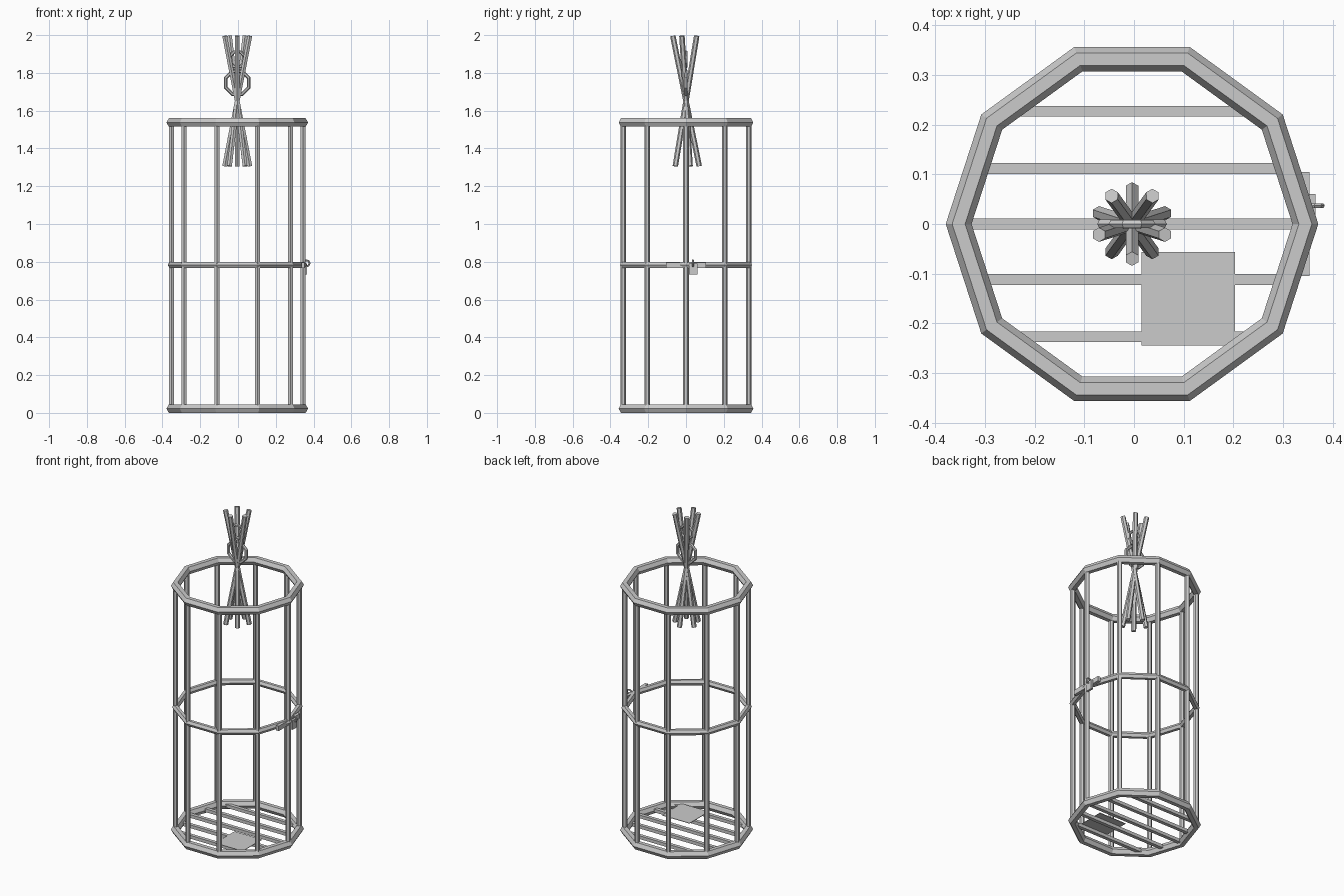
import bpy, bmesh
from math import pi, sin, cos, radians
from mathutils import Vector

if "Cube" in bpy.data.objects:
    bpy.data.objects.remove(bpy.data.objects["Cube"])

CX = -0.004     # cage axis
R = 0.349       # cage radius to tube centre


def add_object(name, bm):
    bmesh.ops.recalc_face_normals(bm, faces=bm.faces)
    me = bpy.data.meshes.new(name)
    bm.to_mesh(me)
    bm.free()
    ob = bpy.data.objects.new(name, me)
    bpy.context.collection.objects.link(ob)
    return ob


def ring(name, centre, radius, tube, sides, tube_sides=6, upright=False, phase=0.0):
    bm = bmesh.new()
    rows = []
    for i in range(sides):
        a = 2 * pi * i / sides + phase
        row = []
        for j in range(tube_sides):
            b = 2 * pi * j / tube_sides
            d, h = radius + tube * cos(b), tube * sin(b)
            p = (d * cos(a), h, d * sin(a)) if upright else (d * cos(a), d * sin(a), h)
            row.append(bm.verts.new(Vector(p) + Vector(centre)))
        rows.append(row)
    for i in range(sides):
        r0, r1 = rows[i], rows[(i + 1) % sides]
        for j in range(tube_sides):
            k = (j + 1) % tube_sides
            bm.faces.new((r0[j], r1[j], r1[k], r0[k]))
    return add_object(name, bm)


def rod(name, start, end, radius, sides=6):
    start, end = Vector(start), Vector(end)
    axis = end - start
    bm = bmesh.new()
    bmesh.ops.create_cone(bm, cap_ends=True, segments=sides, radius1=radius,
                          radius2=radius, depth=axis.length)
    ob = add_object(name, bm)
    ob.location = (start + end) / 2
    ob.rotation_mode = 'QUATERNION'
    ob.rotation_quaternion = Vector((0, 0, 1)).rotation_difference(axis)
    return ob


def box(name, lo, hi):
    bm = bmesh.new()
    bmesh.ops.create_cube(bm, size=1)
    lo, hi = Vector(lo), Vector(hi)
    for v in bm.verts:
        v.co = Vector([(lo[i] + hi[i]) / 2 + v.co[i] * (hi[i] - lo[i]) for i in range(3)])
    return add_object(name, bm)


# Decagonal hoops
ring("bottom_hoop", (CX, 0, 0.0225), R, 0.026, 10)
ring("middle_hoop", (CX, 0, 0.783), R, 0.019, 10)
ring("top_hoop", (CX, 0, 1.5375), R, 0.026, 10)

# Upright bars at each corner
for i in range(10):
    a = 2 * pi * i / 10
    x, y = CX + R * cos(a), R * sin(a)
    rod(f"upright_bar_{i}", (x, y, 0.02), (x, y, 1.54), 0.015)

# Floor slats and small floor plate
for i, (y, half) in enumerate([(-0.227, 0.256), (-0.112, 0.314), (0, 0.35),
                               (0.112, 0.314), (0.227, 0.256)]):
    box(f"floor_slat_{i}", (CX - half, y - 0.011, 0.012), (CX + half, y + 0.011, 0.032))
box("floor_plate", (0.015, -0.245, 0.032), (0.203, -0.056, 0.035))

# Bundle of five crossing rods
for i in range(5):
    a = radians(-90 + 72 * i)
    dx, dy = 0.07 * cos(a), 0.07 * sin(a)
    rod(f"hanger_rod_{i}", (CX - dx, -dy, 1.306), (CX + dx, dy, 1.996), 0.0145)

# Hanging rings within the bundle
ring("hanging_ring", (CX, 0, 1.748), 0.066, 0.01, 8, upright=True, phase=pi / 8)
ring("upper_ring", (CX, 0, 1.872), 0.042, 0.009, 8, upright=True, phase=pi / 8)

# Door latch and padlock
box("latch_plate", (0.335, -0.105, 0.767), (0.353, 0.105, 0.797))
box("padlock_body", (0.351, 0.016, 0.732), (0.365, 0.06, 0.79))
ring("padlock_shackle", (0.363, 0.037, 0.792), 0.016, 0.005, 8, 6, upright=True).scale = (1, 1, 1)
